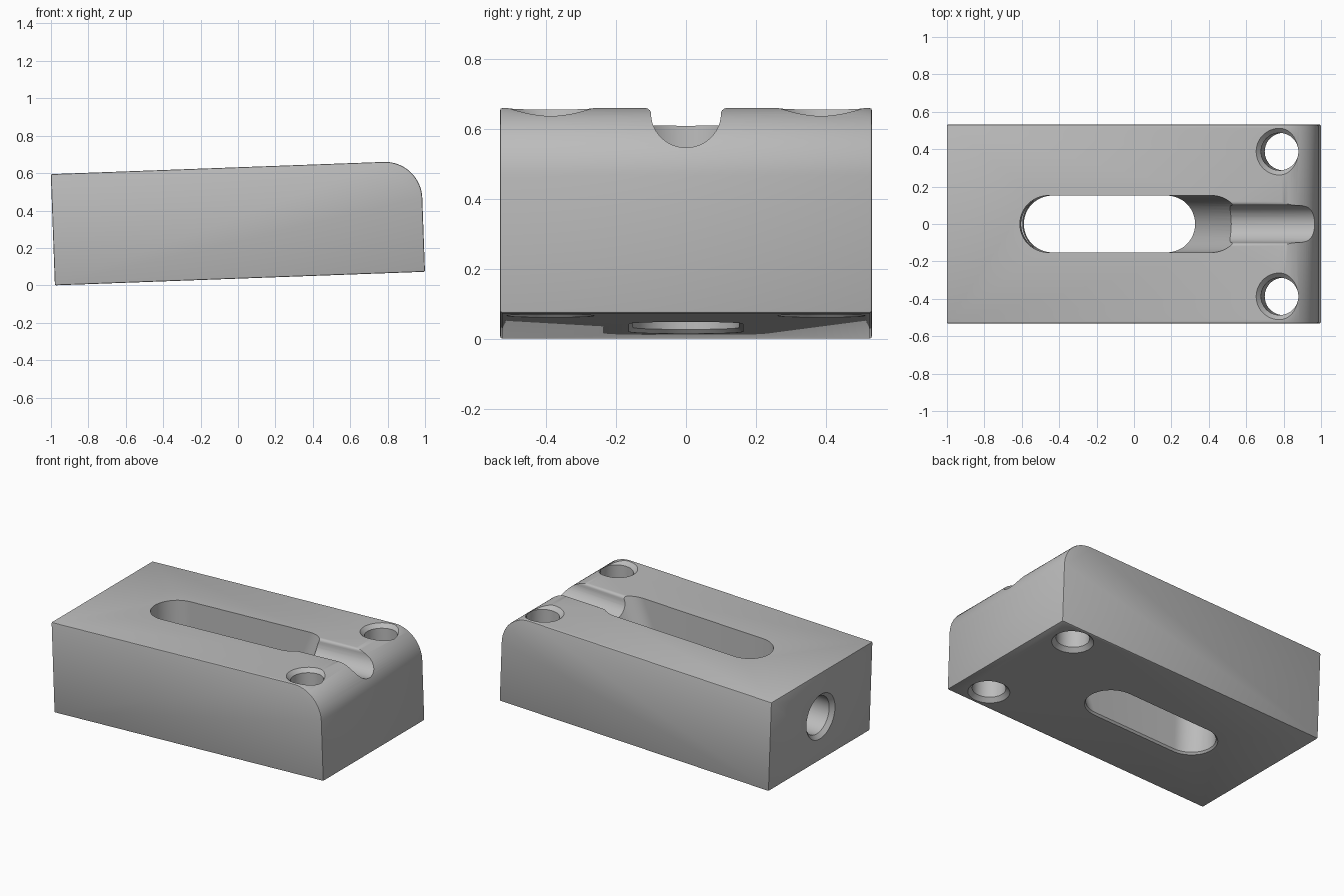
import bpy, bmesh
from math import sin, cos, pi, radians
from mathutils import Matrix, Vector

LENGTH, HALF_WIDTH, HEIGHT, FILLET = 1.98, 0.532, 0.595, 0.2
TILT = radians(2.1)

if "Cube" in bpy.data.objects:
    bpy.data.objects.remove(bpy.data.objects["Cube"], do_unlink=True)

grey = bpy.data.materials.new("light_grey")
grey.use_nodes = True
colour = (0.5, 0.5, 0.5, 1)
grey.diffuse_color = colour
grey.node_tree.nodes["Principled BSDF"].inputs["Base Color"].default_value = colour


def arc(cx, cy, r, start, end, steps):
    """Points on an arc, angles in degrees."""
    angles = [radians(start + (end - start) * i / steps) for i in range(steps + 1)]
    return [(cx + r * cos(a), cy + r * sin(a)) for a in angles]


def loft(name, rings):
    """Closed solid through matching rings of points."""
    bm = bmesh.new()
    loops = [[bm.verts.new(p) for p in ring] for ring in rings]
    n = len(loops[0])
    for low, high in zip(loops, loops[1:]):
        for i in range(n):
            j = (i + 1) % n
            bm.faces.new((low[i], low[j], high[j], high[i]))
    bm.faces.new(loops[0])
    bm.faces.new(loops[-1])
    bmesh.ops.recalc_face_normals(bm, faces=bm.faces)
    mesh = bpy.data.meshes.new(name)
    bm.to_mesh(mesh)
    bm.free()
    mesh.materials.append(grey)
    obj = bpy.data.objects.new(name, mesh)
    bpy.context.collection.objects.link(obj)
    return obj


def apply(obj, modifier):
    bpy.ops.object.select_all(action='DESELECT')
    bpy.context.view_layer.objects.active = obj
    obj.select_set(True)
    bpy.ops.object.modifier_apply(modifier=modifier.name)


def cut(obj, cutter):
    cutter.hide_render = True
    mod = obj.modifiers.new("cut", 'BOOLEAN')
    mod.operation, mod.solver, mod.object = 'DIFFERENCE', 'EXACT', cutter
    apply(obj, mod)
    bpy.data.objects.remove(cutter, do_unlink=True)


# Block with one rounded upper end and softly broken edges
side = [(0, 0), (LENGTH, 0)]
side += arc(LENGTH - FILLET, HEIGHT - FILLET, FILLET, 0, 90, 20) + [(0, HEIGHT)]
block = loft("guide_block", [[(u, y, v) for u, v in side] for y in (-HALF_WIDTH, HALF_WIDTH)])
bevel = block.modifiers.new("soft_edges", 'BEVEL')
bevel.width, bevel.segments = 0.007, 2
bevel.limit_method, bevel.angle_limit = 'ANGLE', radians(30)
apply(block, bevel)


# Long slot, leaning outward at the rounded end
def slot_ring(v, flare=0):
    r = 0.152 + flare
    right = 1.15 + 0.27 * v / HEIGHT
    outline = arc(right, 0, r, -90, 90, 24) + arc(0.543, 0, r, 90, 270, 24)
    return [(u, y, v) for u, y in outline]


cut(block, loft("slot_cutter", [slot_ring(-0.02, 0.03), slot_ring(0.012), slot_ring(HEIGHT + 0.1)]))

# Round groove with rolled lips, from the slot to the rounded end
lip = 0.02
section = [(-0.1 - lip, HEIGHT + 0.1)]
section += arc(-0.1 - lip, HEIGHT - lip, lip, 90, 0, 5)
section += arc(0, HEIGHT - lip, 0.1, 180, 360, 24)
section += arc(0.1 + lip, HEIGHT - lip, lip, 180, 90, 5) + [(0.1 + lip, HEIGHT + 0.1)]
# Points shared by neighbouring arcs are dropped
section = [p for i, p in enumerate(section)
           if (Vector(p) - Vector(section[i - 1])).length > 0.0001]
cut(block, loft("groove_cutter", [[(u, y, v) for y, v in section] for u in (1.42, LENGTH + 0.1)]))


# Bores with countersunk mouths
def bore(name, profile, place):
    return loft(name, [[place(a, b, d) for a, b in arc(0, 0, r, 0, 352.5, 47)] for d, r in profile])


sink = 0.025
hole = [(-sink, 0.1 + 2 * sink), (sink, 0.1), (HEIGHT - sink, 0.1), (HEIGHT + sink, 0.1 + 2 * sink)]
for sign in (-1, 1):
    cut(block, bore("bolt_hole_cutter", hole,
                    lambda a, b, d: (LENGTH - 0.2 + a, sign * 0.387 + b, d)))
cut(block, bore("end_bore_cutter", [(-sink, 0.175), (sink, 0.125), (0.55, 0.125)],
                lambda a, b, d: (d, a, HEIGHT / 2 + b)))

# Tilt into place and smooth the curved walls
block.data.transform(Matrix.Translation((-0.979, 0, 0)) @ Matrix.Rotation(-TILT, 4, 'Y'))
bpy.ops.object.select_all(action='DESELECT')
bpy.context.view_layer.objects.active = block
block.select_set(True)
bpy.ops.object.shade_smooth_by_angle(angle=radians(30))
